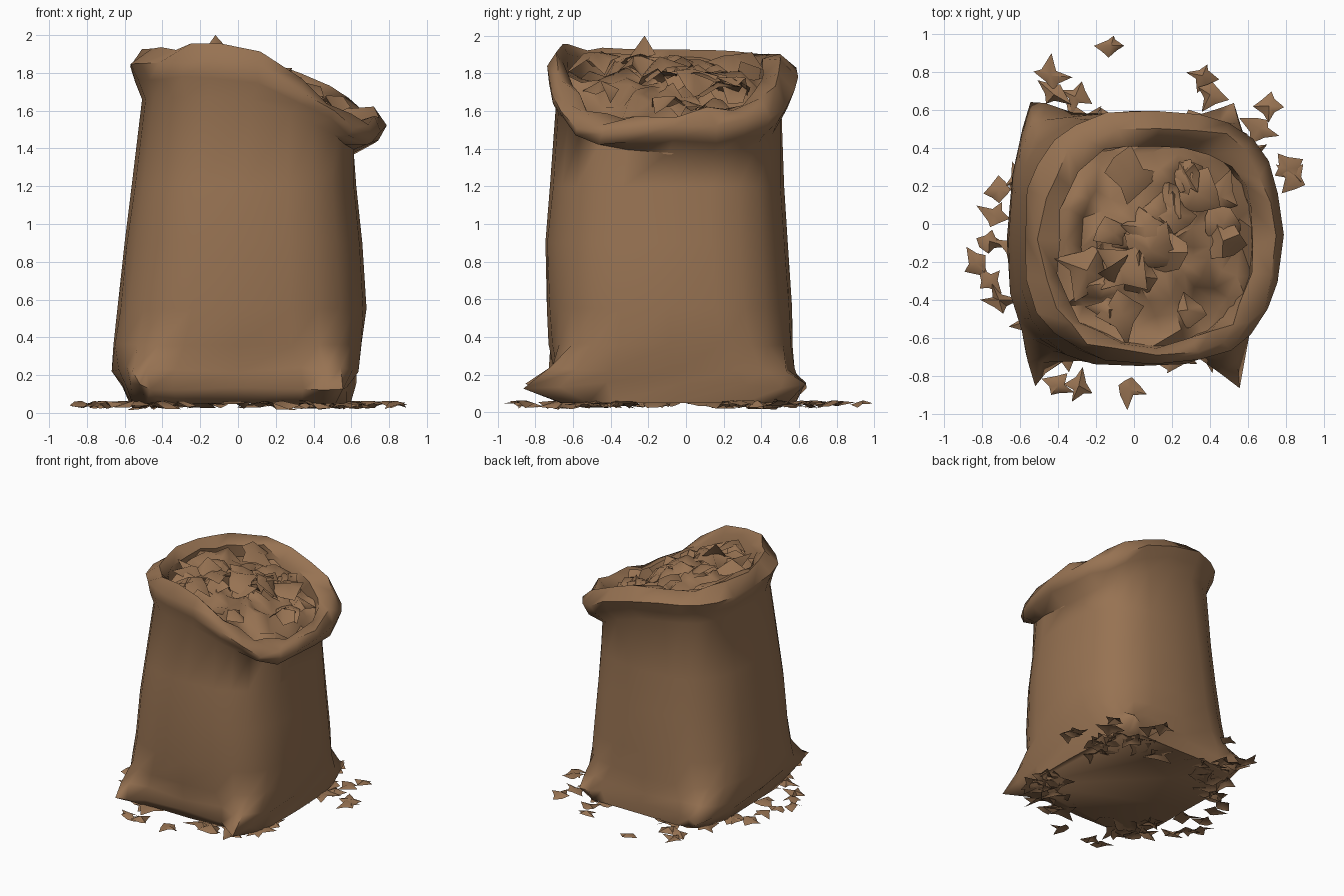
import bpy, bmesh, math, random
from mathutils import Vector

if "Cube" in bpy.data.objects:
    bpy.data.objects.remove(bpy.data.objects["Cube"])

random.seed(7)
paper = bpy.data.materials.new("brown_paper")
paper.diffuse_color = (0.31, 0.17, 0.085, 1)
paper.use_nodes = True
paper.node_tree.nodes["Principled BSDF"].inputs["Base Color"].default_value = paper.diffuse_color


def finish(name, bm, angle=50):
    me = bpy.data.meshes.new(name)
    bm.to_mesh(me)
    bm.free()
    me.materials.append(paper)
    me.shade_smooth()
    me.set_sharp_from_angle(angle=math.radians(angle))
    ob = bpy.data.objects.new(name, me)
    bpy.context.collection.objects.link(ob)
    return ob


def crest(x, y):
    """Height of the slumped mouth: high on the left, sagging on the right."""
    z = 1.94 - 0.56 * max(0, x + 0.02) ** 1.3 - 0.12 * max(0, -x - 0.42) - 0.06 * max(0, y)
    return max(z, 1.60) + 0.12 * (y - 0.1) * max(0, min(1, x * 2 - 0.3))


def outline(t, x0, x1, y0, y1, p):
    """Rounded-square outline point at angle t."""
    c, s = math.cos(t), math.sin(t)
    return ((x0 + x1) / 2 + (x1 - x0) / 2 * math.copysign(abs(c) ** (2 / p), c),
            (y0 + y1) / 2 + (y1 - y0) / 2 * math.copysign(abs(s) ** (2 / p), s))


def loft(bm, rings):
    for a, b in zip(rings, rings[1:]):
        for i in range(len(a)):
            j = (i + 1) % len(a)
            bm.faces.new((a[i], a[j], b[j], b[i]))


# Sack: rings of (height, measured from mouth?, x range, y range, squareness, ear size, jitter)
N = 24
rings_spec = [
    (0.05, 0, -0.57, 0.60, -0.65, 0.58, 4.4, 0.10, 0.015),
    (0.14, 0, -0.61, 0.62, -0.69, 0.58, 5.0, 0.26, 0.02),
    (0.23, 0, -0.65, 0.63, -0.71, 0.57, 4.2, 0.10, 0.02),
    (0.36, 0, -0.66, 0.66, -0.73, 0.57, 3.2, 0.00, 0.008),
    (0.55, 0, -0.64, 0.68, -0.74, 0.56, 2.9, 0.00, 0.004),
    (0.90, 0, -0.60, 0.66, -0.75, 0.54, 2.8, 0.00, 0.004),
    (1.20, 0, -0.56, 0.63, -0.72, 0.52, 2.8, 0.00, 0.004),
    (-0.27, 1, -0.50, 0.62, -0.69, 0.51, 2.8, 0.00, 0.008),
    (-0.17, 1, -0.54, 0.74, -0.72, 0.56, 2.7, 0.00, 0.012),
    (-0.08, 1, -0.58, 0.78, -0.73, 0.60, 2.6, 0.00, 0.012),
    (0.00, 1, -0.49, 0.74, -0.68, 0.52, 2.5, 0.00, 0.02),
    (-0.06, 1, -0.40, 0.63, -0.64, 0.43, 2.4, 0.00, 0.025),
    (-0.28, 1, -0.42, 0.60, -0.62, 0.44, 2.4, 0.00, 0.02),
]
bm = bmesh.new()
rings = []
for z, rel, x0, x1, y0, y1, p, ear, jit in rings_spec:
    ring = []
    for i in range(N):
        t = 2 * math.pi * i / N
        x, y = outline(t, x0, x1, y0, y1, p)
        corner = abs(math.sin(2 * t)) ** 5
        y += math.copysign(ear * corner * (1 if y < 0 else 0.6), y)
        # the folded lip is thinner at the front right
        thin = 1 - 0.5 * max(0, min(1, 0.2 - y)) * max(0, min(1, 2 * x))
        h = z * thin + crest(x, y) if rel else z
        j = [random.uniform(-jit, jit) for _ in range(3)]
        ring.append(bm.verts.new((x + j[0], y + j[1], h + j[2] * (z != 0.05))))
    rings.append(ring)
loft(bm, rings)
bm.faces.new(rings[0][::-1])
finish("sack", bm, 65)

# Crumpled filling: concentric jittered rings inside the mouth
bm = bmesh.new()
rings = []
for k in range(7):
    f = 1.0 - k * 0.15
    ring = []
    for i in range(N):
        x, y = outline(2 * math.pi * (i + random.uniform(-.3, .3)) / N, -0.44, 0.64, -0.65, 0.46, 2.4)
        x, y = 0.1 + (x - 0.1) * f, -0.1 + (y + 0.1) * f
        h = crest(x, y) - 0.13 + random.uniform(-0.08, 0.07) * (1 if k < 4 else 0.5)
        ring.append(bm.verts.new((x, y, h)))
    rings.append(ring)
loft(bm, rings)
bm.faces.new(rings[-1])
bmesh.ops.triangulate(bm, faces=bm.faces[:])
finish("filling", bm, 75)


def scrap(bm, x, y, z, size, lift, tilt=0.0, notch=0.45):
    """Jagged folded scrap of paper: a star-like fan with a raised middle."""
    turn = random.uniform(0, 6.28)
    lean = random.uniform(-tilt, tilt)
    mid = bm.verts.new((x, y, z + lift))
    rim = []
    for i in range(8):
        t = turn + 2 * math.pi * (i + random.uniform(-.3, .3)) / 8
        r = size * (random.uniform(0.6, 1.2) if i % 2 == 0 else random.uniform(0.7, 1.4) * notch)
        dx, dy = r * math.cos(t), r * math.sin(t)
        rim.append(bm.verts.new((x + dx, y + dy, z + lean * dx + random.uniform(-0.7, 0.9) * lift)))
    for i in range(8):
        bm.faces.new((mid, rim[i], rim[(i + 1) % 8]))


# Larger crumpled pieces on top of the filling
bm = bmesh.new()
for _ in range(22):
    t, r = random.uniform(0, 6.28), math.sqrt(random.random()) * 0.42
    x, y = 0.12 + r * math.cos(t), -0.1 + r * 1.05 * math.sin(t)
    scrap(bm, x, y, crest(x, y) - random.uniform(0.09, 0.13), random.uniform(0.10, 0.16), 0.07, 0.5, 0.65)
# Upright peak scrap
a = [bm.verts.new(v) for v in ((-0.19, -0.26, 1.9), (-0.12, -0.22, 2.0), (-0.03, -0.16, 1.9), (-0.1, -0.32, 1.86))]
bm.faces.new((a[0], a[3], a[1]))
bm.faces.new((a[3], a[2], a[1]))
finish("loose_scraps", bm, 75)

# Fallen scraps on the floor around the sack
bm = bmesh.new()
spots = [(-.12, .94), (-.44, .78), (-.42, .68), (-.31, .67), (.36, .78), (.40, .68), (.71, .62),
         (.66, .50), (.81, .29), (.84, .24), (-.71, .18), (-.73, .04), (-.76, -.09), (-.83, -.21),
         (-.76, -.30), (-.71, -.40), (-.40, -.85), (-.02, -.87), (-.29, -.85), (.62, .38)]
for x, y in spots:
    scrap(bm, x, y, 0.038, 0.10, 0.026)
for f, n in ((1.0, 22), (0.82, 16)):  # scraps tucked under the edge
    for i in range(n):
        x, y = outline(2 * math.pi * (i + random.random()) / n, -0.60 * f, 0.58 * f, -0.68 * f, 0.54 * f, 4)
        scrap(bm, x, y, 0.038, random.uniform(0.10, 0.15), 0.026, 0.1)
for v in bm.verts:
    v.co = Vector((max(-.9, min(.9, v.co.x)), max(-.98, min(.99, v.co.y)), max(0.015, v.co.z)))
finish("fallen_scraps", bm, 60)
